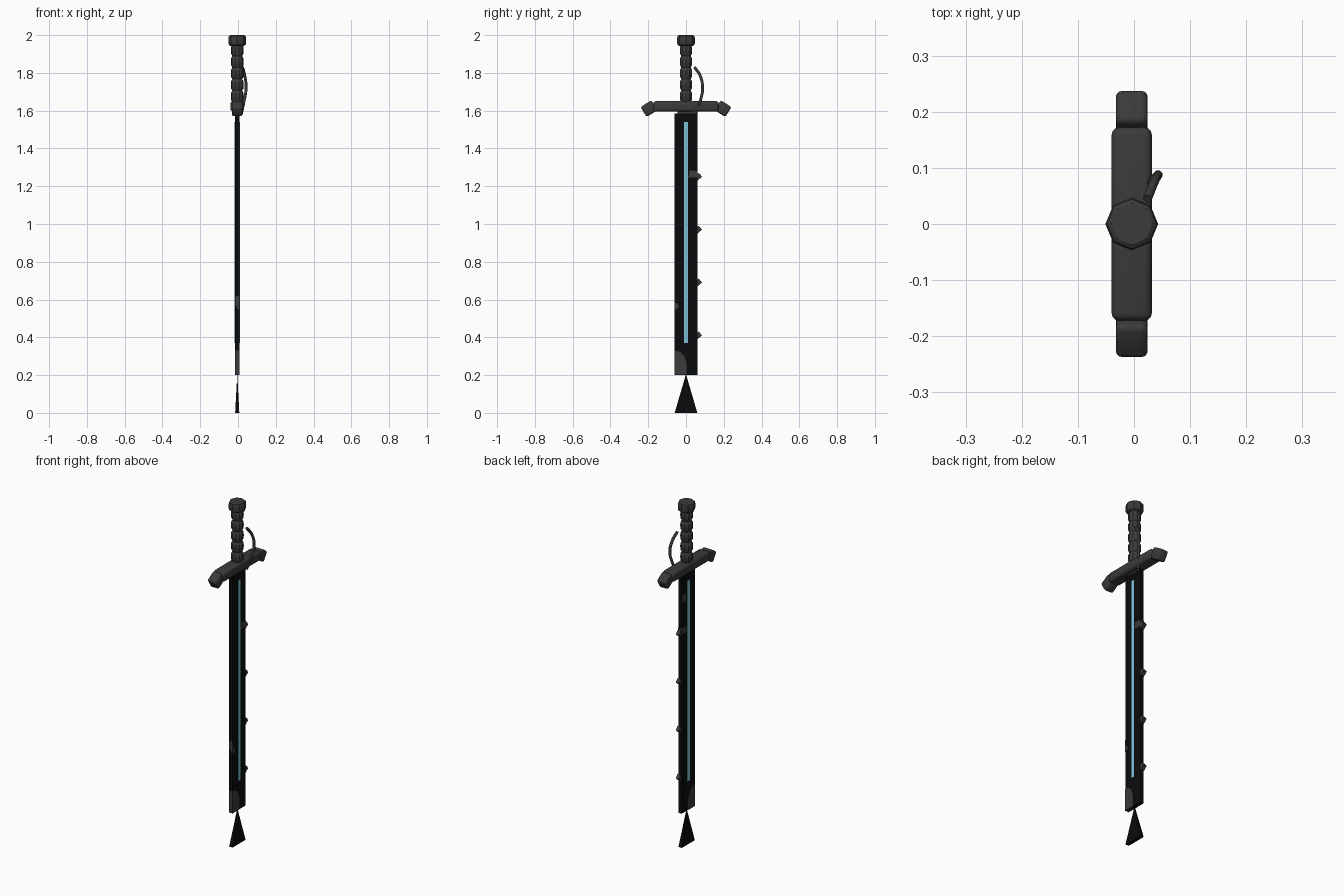
import bpy, bmesh, math
from mathutils import Matrix

if "Cube" in bpy.data.objects:
    bpy.data.objects.remove(bpy.data.objects["Cube"])

CX = -0.004  # centre plane of the sword in x


def mat(name, rgb):
    m = bpy.data.materials.new(name)
    m.diffuse_color = (*rgb, 1)
    m.use_nodes = True
    m.node_tree.nodes["Principled BSDF"].inputs["Base Color"].default_value = m.diffuse_color
    return m


STEEL = mat("dark_grey", (0.043, 0.043, 0.043))
BLACK = mat("blade_black", (0.003, 0.0033, 0.0036))
BLUE = mat("pale_blue", (0.22, 0.56, 0.70))


def finish(name, bm, m, smooth=None):
    bmesh.ops.recalc_face_normals(bm, faces=bm.faces[:])
    me = bpy.data.meshes.new(name)
    bm.to_mesh(me)
    bm.free()
    me.materials.append(m)
    ob = bpy.data.objects.new(name, me)
    bpy.context.collection.objects.link(ob)
    if smooth:
        bpy.ops.object.select_all(action='DESELECT')
        ob.select_set(True)
        bpy.context.view_layer.objects.active = ob
        bpy.ops.object.shade_smooth_by_angle(angle=math.radians(smooth))
    return ob


def box(name, m, loc, size, tilt=0, bevel=0):
    bm = bmesh.new()
    bmesh.ops.create_cube(bm, size=1)
    bmesh.ops.scale(bm, vec=size, verts=bm.verts)
    if bevel:
        bmesh.ops.bevel(bm, geom=bm.edges[:], offset=bevel, segments=3,
                        profile=0.5, affect='EDGES')
    bm.transform(Matrix.Translation(loc) @ Matrix.Rotation(math.radians(tilt), 4, 'X'))
    return finish(name, bm, m, 35 if bevel else None)


def lathe(name, m, profile, sides, smooth=None):
    bm = bmesh.new()
    rings = []
    for r, z in profile:
        rings.append([bm.verts.new((CX + r * math.cos(2 * math.pi * i / sides),
                                    r * math.sin(2 * math.pi * i / sides), z))
                      for i in range(sides)])
    for a, b in zip(rings, rings[1:]):
        for i in range(sides):
            j = (i + 1) % sides
            bm.faces.new((a[i], a[j], b[j], b[i]))
    bm.faces.new(rings[0])
    bm.faces.new(rings[-1])
    return finish(name, bm, m, smooth)


def plate(name, m, outline, x0, x1):
    # outline in (y, z), extruded along x
    bm = bmesh.new()
    f = bm.faces.new([bm.verts.new((x0, y, z)) for y, z in outline])
    r = bmesh.ops.extrude_face_region(bm, geom=[f])
    bmesh.ops.translate(bm, vec=(x1 - x0, 0, 0),
                        verts=[v for v in r['geom'] if isinstance(v, bmesh.types.BMVert)])
    return finish(name, bm, m)


# Blade, and the glowing inlay showing on both faces
box("blade", BLACK, (CX, 0, 0.8925), (0.022, 0.12, 1.385))
box("blade_inlay", BLUE, (CX, 0, 0.955), (0.027, 0.02, 1.17))
box("blade_tang", STEEL, (CX, 0, 1.595), (0.016, 0.09, 0.03))

# Reversed tip: a flat pyramid with its point meeting the blade
bm = bmesh.new()
base = [bm.verts.new((CX + sx * 0.011, sy * 0.06, 0))
        for sx, sy in ((-1, -1), (1, -1), (1, 1), (-1, 1))]
apex = bm.verts.new((CX, 0, 0.205))
bm.faces.new(base)
for i in range(4):
    bm.faces.new((base[i], base[(i + 1) % 4], apex))
finish("blade_tip", bm, BLACK)

# Worn grey patches wrapping the blade edges
L, R = CX - 0.0122, CX + 0.0122
plate("wear_bottom", STEEL, [(-.061, .2), (.003, .2), (.003, .265), (-.012, .305),
                             (-.035, .325), (-.061, .33)], L, R)
plate("wear_low_edge", STEEL, [(-.061, .55), (-.045, .55), (-.038, .565),
                               (-.045, .58), (-.061, .585)], CX, R)
plate("wear_edge_strip", STEEL, [(-.061, .565), (-.058, .565), (-.058, .62), (-.061, .62)], L, R)
plate("wear_upper", STEEL, [(.012, 1.245), (.061, 1.245), (.061, 1.28), (.02, 1.285)], L, R)
plate("wear_top_back", STEEL, [(.022, 1.43), (.058, 1.43), (.058, 1.475), (.022, 1.475)], L, CX)

# Teeth along one edge
for i in range(4):
    box(f"edge_tooth_{i + 1}", STEEL, (CX, 0.064, 0.41 + 0.28 * i), (0.021, 0.032, 0.027), 40)

# Cross guard with tilted end blocks
box("guard", STEEL, (CX, 0, 1.623), (0.072, 0.345, 0.056), 0, 0.014)
for side, s in (("left", -1), ("right", 1)):
    box("guard_end_" + side, STEEL, (CX, s * 0.196, 1.611), (0.057, 0.068, 0.062), -s * 32, 0.011)

# Ribbed grip
profile, n, z0, step = [], 5, 1.645, 0.061
for i in range(n):
    z = z0 + i * step
    profile += [(0.026, z), (0.033, z + 0.012), (0.034, z + 0.03), (0.033, z + 0.049)]
profile.append((0.026, z0 + n * step))
lathe("grip", STEEL, profile, 10, 30)

# Pommel
lathe("pommel", STEEL, [(0.036, 1.943), (0.044, 1.948), (0.047, 1.958), (0.047, 1.985),
                        (0.044, 1.995), (0.037, 2.0)], 8, 30)

# Curved finger guard beside the grip
cu = bpy.data.curves.new("finger_guard", 'CURVE')
cu.dimensions = '3D'
cu.bevel_depth = 0.008
cu.bevel_resolution = 2
cu.resolution_u = 5
cu.use_fill_caps = True
sp = cu.splines.new('BEZIER')
pts = [(0.024, 0.045, 1.83), (0.036, 0.075, 1.785), (0.043, 0.088, 1.72),
       (0.034, 0.078, 1.66), (0.018, 0.052, 1.585)]
sp.bezier_points.add(len(pts) - 1)
for p, co in zip(sp.bezier_points, pts):
    p.co = co
    p.handle_left_type = p.handle_right_type = 'AUTO'
cu.materials.append(STEEL)
bpy.context.collection.objects.link(bpy.data.objects.new("finger_guard", cu))
